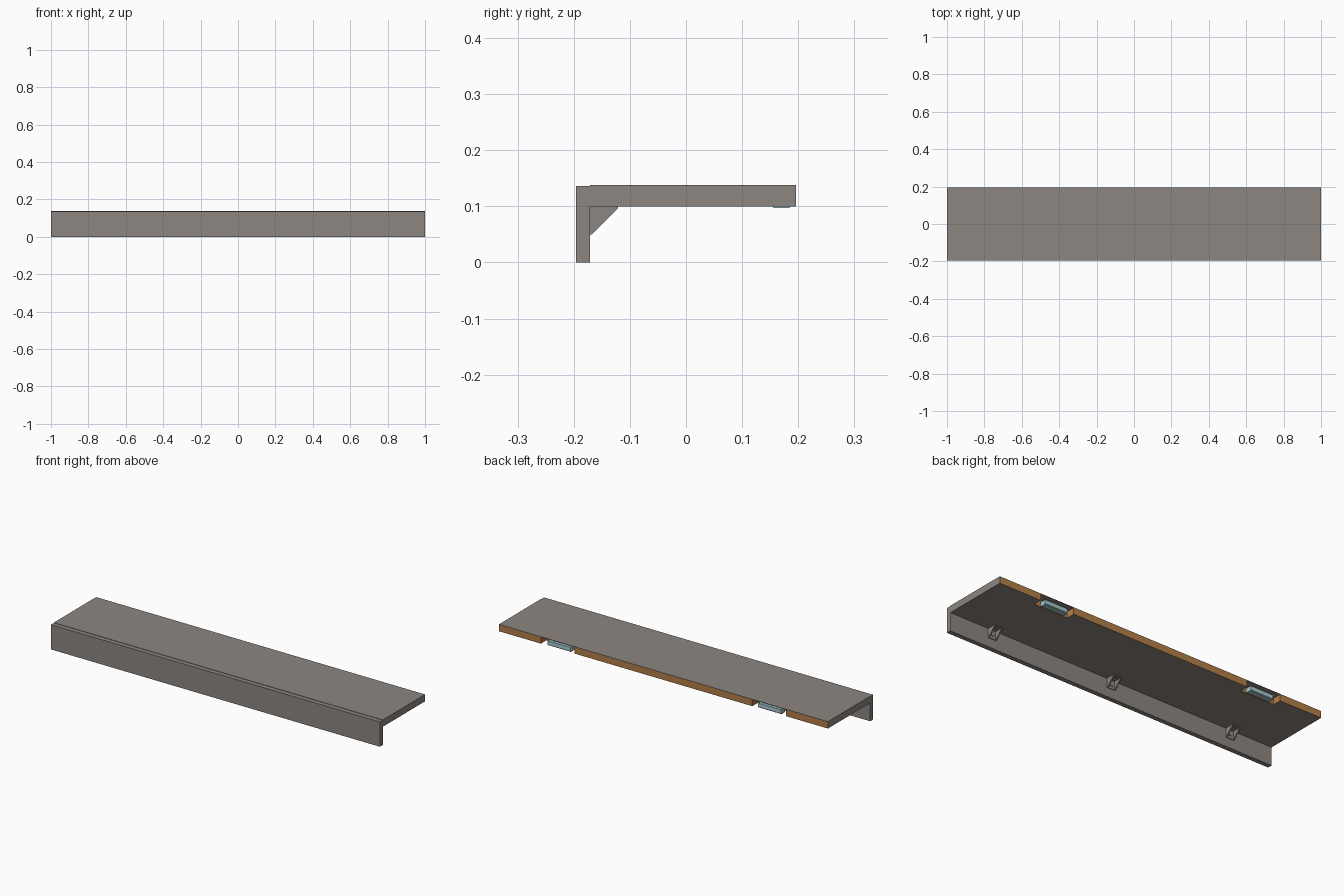
import bpy, bmesh

if "Cube" in bpy.data.objects:
    bpy.data.objects.remove(bpy.data.objects["Cube"])


def mat(name, rgb):
    m = bpy.data.materials.new(name)
    m.diffuse_color = (*rgb, 1)
    m.use_nodes = True
    m.node_tree.nodes["Principled BSDF"].inputs["Base Color"].default_value = m.diffuse_color
    return m


GREY = mat("warm_grey_laminate", (0.265, 0.24, 0.218))
WOOD = mat("wood_core", (0.45, 0.21, 0.065))
METAL = mat("pale_blue_metal", (0.38, 0.58, 0.62))
TAN = mat("tan_fitting", (0.36, 0.25, 0.16))


def prism(name, pts, lo, hi, axis, mats):
    """Extrude an outline along z (pts are x,y) or along x (pts are y,z)."""
    place = (lambda p, t: (p[0], p[1], t)) if axis == 'z' else (lambda p, t: (t, p[0], p[1]))
    bm = bmesh.new()
    face = bm.faces.new([bm.verts.new(place(p, lo)) for p in pts])
    ext = bmesh.ops.extrude_face_region(bm, geom=[face])
    shift = (0, 0, hi - lo) if axis == 'z' else (hi - lo, 0, 0)
    bmesh.ops.translate(bm, vec=shift,
                        verts=[v for v in ext["geom"] if isinstance(v, bmesh.types.BMVert)])
    bmesh.ops.recalc_face_normals(bm, faces=bm.faces)
    me = bpy.data.meshes.new(name)
    bm.to_mesh(me)
    bm.free()
    for m in mats:
        me.materials.append(m)
    ob = bpy.data.objects.new(name, me)
    bpy.context.collection.objects.link(ob)
    return ob


def box(name, x0, x1, y0, y1, z0, z1, m):
    return prism(name, [(x0, y0), (x1, y0), (x1, y1), (x0, y1)], z0, z1, 'z', [m])


FRONT, JOINT, BACK = -0.196, -0.171, 0.196
NOTCH_IN, NOTCH_OUT, NOTCH_Y = 0.54, 0.745, 0.148

# front panel, with a slightly lowered top edge
prism("front_panel", [(FRONT, 0), (JOINT, 0), (JOINT, 0.136), (FRONT, 0.136)],
      -1, 1, 'x', [GREY])

# shelf core with two notches in the back edge
outline = [(-1, JOINT), (1, JOINT), (1, BACK)]
for a, b in ((NOTCH_OUT, NOTCH_IN), (-NOTCH_IN, -NOTCH_OUT)):
    outline += [(a, BACK), (a, NOTCH_Y), (b, NOTCH_Y), (b, BACK)]
outline.append((-1, BACK))
core = prism("shelf_core", outline, 0.1, 0.1355, 'z', [GREY, WOOD])
for p in core.data.polygons:
    inner_wall = abs(p.normal.x) > 0.9 and abs(p.center.x) < 0.99
    if p.normal.y > 0.9 or inner_wall:
        p.material_index = 1

# top skin of the shelf
box("shelf_top", -1, 1, JOINT, BACK, 0.1355, 0.138, GREY)

# wall fittings sitting in the notches
for side, cx in (("left", -0.64), ("right", 0.64)):
    prism("wall_fitting_" + side,
          [(0.153, 0.1), (0.156, 0.097), (0.184, 0.097), (0.187, 0.1),
           (0.187, 0.122), (0.153, 0.122)], cx - 0.07, cx + 0.07, 'x', [METAL])

# corner brackets: two triangular cheeks, two plates and screw blocks
for i, cx in enumerate((-0.74, 0, 0.74)):
    tri = [(JOINT, 0.1), (JOINT, 0.05), (-0.168, 0.05), (-0.121, 0.097), (-0.121, 0.1)]
    for s in (-1, 1):
        a, b = sorted((cx + s * 0.025, cx + s * 0.019))
        prism(f"bracket_cheek_{i}_{s}", tri, a, b, 'x', [GREY])
    box(f"bracket_wall_plate_{i}", cx - 0.019, cx + 0.019, JOINT, -0.168, 0.05, 0.1, GREY)
    box(f"bracket_shelf_plate_{i}", cx - 0.019, cx + 0.019, -0.168, -0.121, 0.097, 0.1, GREY)
    box(f"bracket_wall_screw_{i}", cx - 0.008, cx + 0.008, -0.168, -0.165, 0.066, 0.082, TAN)
    box(f"bracket_shelf_screw_{i}", cx - 0.008, cx + 0.008, -0.152, -0.136, 0.094, 0.097, TAN)
